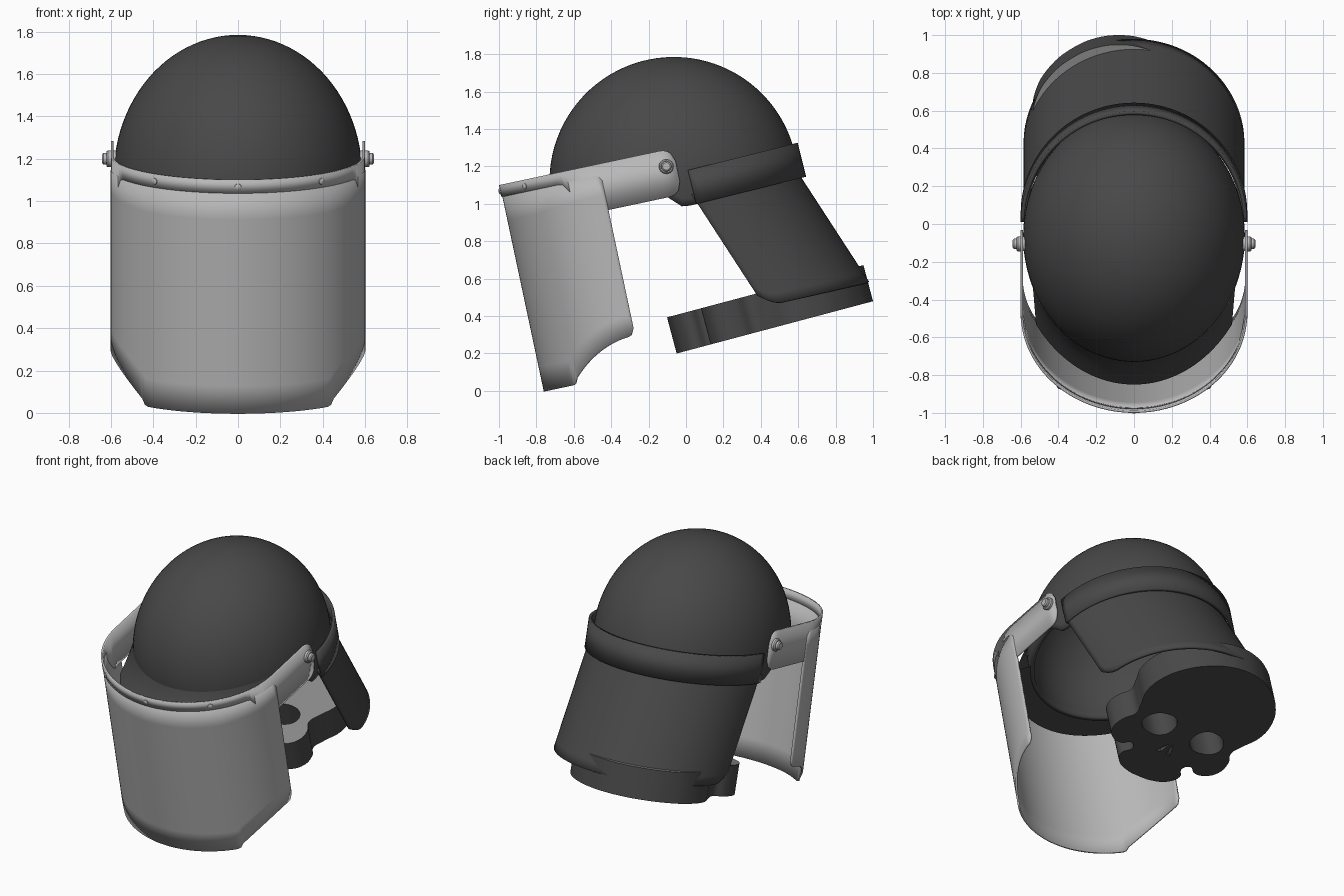
import bpy, bmesh, math
from math import sin, cos, pi, radians, sqrt
from mathutils import Vector, Matrix

cube = bpy.data.objects.get("Cube")
if cube:
    bpy.data.objects.remove(cube, do_unlink=True)


def material(name, v):
    m = bpy.data.materials.new(name)
    m.use_nodes = True
    col = (v, v, v, 1)
    m.diffuse_color = col
    m.node_tree.nodes["Principled BSDF"].inputs["Base Color"].default_value = col
    return m


DARK = material("dark_shell", 0.065)
LIGHT = material("pale_grey", 0.48)
GREY = material("mid_grey", 0.27)


def finish(ob, mat, angle=35):
    ob.data.materials.clear()
    ob.data.materials.append(mat)
    bpy.ops.object.select_all(action='DESELECT')
    ob.select_set(True)
    bpy.context.view_layer.objects.active = ob
    bpy.ops.object.shade_smooth_by_angle(angle=radians(angle))
    return ob


def sheet(name, rows, mat, closed=False, thick=0.0, offset=-1):
    """Skin a grid of points, optionally thickened."""
    bm = bmesh.new()
    vr = [[bm.verts.new(p) for p in r] for r in rows]
    n = len(rows[0])
    for a, b in zip(vr, vr[1:]):
        for j in range(n if closed else n - 1):
            k = (j + 1) % n
            bm.faces.new((a[j], a[k], b[k], b[j]))
    bmesh.ops.remove_doubles(bm, verts=bm.verts, dist=1e-5)
    bmesh.ops.recalc_face_normals(bm, faces=bm.faces)
    # open sheets should face away from the head
    c = Vector((0, -0.05, 0.9))
    if sum((f.calc_center_median() - c).dot(f.normal) for f in bm.faces) < 0:
        bmesh.ops.reverse_faces(bm, faces=bm.faces)
    me = bpy.data.meshes.new(name)
    bm.to_mesh(me)
    bm.free()
    ob = bpy.data.objects.new(name, me)
    bpy.context.collection.objects.link(ob)
    if thick:
        s = ob.modifiers.new("thickness", 'SOLIDIFY')
        s.thickness, s.offset = thick, offset
    return finish(ob, mat)


# Dome shell, cut along a sloping rim that drops into a lobe at each ear
CY, CZ, RX, RY, RZ = -0.065, 1.12, 0.587, 0.665, 0.665


def rim(y):
    t = min(max((y + 0.13) / 0.13, 0), 1)
    return 1.075 + 0.25 * y - 0.09 * t * t * (3 - 2 * t)


def dome(th, phi):
    return Vector((RX * sin(th) * cos(phi), CY - RY * cos(th) * cos(phi), CZ + RZ * sin(phi)))


def lat(th, lift=0.0):
    phi = 0.0
    for _ in range(30):
        phi = math.asin((rim(dome(th, phi).y) + lift - CZ) / RZ)
    return phi


N = 96
ths = [2 * pi * j / N for j in range(N)]
rows = [[dome(t, pi / 2 + (lat(t) - pi / 2) * i / 28) for t in ths] for i in range(29)]
sheet("helmet_shell", rows, DARK, closed=True, thick=0.025)

# Flared front brim
rows = [[] for _ in range(6)]
for j in range(49):
    s = -1 + 2 * j / 48
    up, lo = radians(66) * s, radians(53.5) * s
    a = dome(up, lat(up, 0.17))
    b = Vector((0.645 * sin(lo), CY - 0.785 * cos(lo), 0))
    b.z = 1.075 + 0.25 * b.y
    for i in range(5):
        t = i / 4
        p = a.lerp(b, t ** 1.4)
        p.z = a.z + (b.z - a.z) * t
        rows[i].append(p)
    rows[5].append(dome(lo, lat(lo)))
sheet("front_brim", rows, DARK)

# Rear band around the shell
Y14, Z14 = Vector((0, cos(radians(14)), sin(radians(14)))), Vector((0, -sin(radians(14)), cos(radians(14))))
arc = [pi * j / 56 for j in range(57)]
o = Vector((0, 0.01, 1.18))
rows = [[o + Vector((0.6 * cos(a), 0, 0)) + Y14 * 0.605 * sin(a) + Z14 * h for a in arc] for h in (0, -0.187)]
sheet("rear_band", rows, DARK, thick=0.02)

# Neck guard sweeping down and back, lower front corners rounded
d = Vector((0, 0.39, -0.60))
rows = []
for i in range(13):
    row = []
    for a in arc:
        ly = 0.575 * sin(a)
        end = 1 - 0.1 * max(0, 1 - ly / 0.1) ** 2
        row.append(Vector((0.586 * cos(a), 0.03 + 0.973 * ly, 1.05 + 0.23 * ly)) + d * end * i / 12)
    rows.append(row)
sheet("neck_guard", rows, DARK, thick=0.018)

# Visor frame of reference, leaning 12 degrees
VY, VZ = Vector((0, cos(radians(12)), sin(radians(12)))), Vector((0, -sin(radians(12)), cos(radians(12))))
VO = Vector((0, -1.0, 1.1))


def vis(x, y, z):
    return VO + Vector((x, 0, 0)) + VY * y + VZ * z


# Clear face visor with angled lower corners
cols = []
for j in range(97):
    t = -pi / 2 + pi * j / 96
    x, y = 0.602 * sin(t), 0.545 - 0.54 * cos(t)
    k = max(0, abs(x) - 0.42)
    bot = -1.13 + (1.06 * k if k > 0.03 else 17 * k * k)
    e = max(0, (y - 0.50) / 0.045)
    cols.append((x, y, -0.06 - 0.03 * e ** 4, bot + 0.04 * e ** 4))
rows = [[vis(x, y, a + (b - a) * i / 8) for x, y, a, b in cols] for i in range(9)]
sheet("face_visor", rows, LIGHT, thick=0.012)

# Visor frame: slim front strip widening into two side arms with rounded ends
path = [(-0.6, 0.95 - 0.41 * (i / 24)) for i in range(24)]
arch = [(0.6 * sin(t), 0.54 - 0.54 * cos(t)) for t in (-pi / 2 + pi * j / 64 for j in range(65))]
path = path + arch + [(-x, y) for x, y in reversed(path)]
top, bottom = [], []
for x, y in path:
    t = min(max((y - 0.33) / 0.12, 0), 1)
    u = min(max((y - 0.88) / 0.07, 0), 1)
    r = 0.07 * (1 - sqrt(1 - u * u))
    top.append(vis(x, y, -r))
    bottom.append(vis(x, y, -0.065 - 0.187 * t + r))
sheet("visor_frame", [top, bottom], LIGHT, thick=0.012)


# Turned fasteners
def turned(name, profile, pos, axis):
    q = Vector((0, 0, 1)).rotation_difference(axis)
    rows = [[pos + q @ Vector((r * cos(a), r * sin(a), h)) for a in (2 * pi * j / 24 for j in range(24))]
            for r, h in profile]
    return sheet(name, rows, LIGHT, closed=True)


for side, s in (("left", 1), ("right", -1)):
    turned(side + "_pivot_bolt",
           [(0, -0.03), (0.038, -0.03), (0.04, 0.015), (0.034, 0.022), (0.028, 0.022), (0.027, 0.036), (0.02, 0.042), (0, 0.042)],
           Vector((s * 0.6, -0.105, 1.2)), Vector((s, 0, 0)))
for name, x in (("middle", 0.0), ("left", 0.395), ("right", -0.395)):
    t = math.asin(x / 0.6)
    n = (Vector((sin(t) / 0.6, 0, 0)) - VY * (cos(t) / 0.54)).normalized()
    turned(name + "_strip_screw", [(0, -0.005), (0.017, -0.005), (0.016, 0.004), (0.009, 0.009), (0, 0.01)],
           vis(x, 0.54 - 0.54 * cos(t), -0.035), n)

# Skull-shaped slab: half outline as (offset from its axis, y), mirrored
half = [(0, 1.0), (0.12, 0.985), (0.24, 0.935), (0.36, 0.84), (0.44, 0.71), (0.455, 0.57), (0.41, 0.46),
        (0.385, 0.38), (0.425, 0.31), (0.43, 0.21), (0.37, 0.145), (0.29, 0.135), (0.24, 0.165), (0.2, 0.13),
        (0.235, 0.065), (0.2, 0.0), (0.11, -0.04), (0, -0.05)]
outline = half + [(-x, y) for x, y in reversed(half[1:-1])]
SX, TILT = -0.08, math.atan(0.266)
curve = bpy.data.curves.new("skull_slab", 'CURVE')
curve.dimensions, curve.fill_mode = '2D', 'BOTH'
curve.extrude, curve.resolution_u = 0.1, 5


def loop(pts, smooth=True):
    sp = curve.splines.new('BEZIER')
    sp.bezier_points.add(len(pts) - 1)
    for b, (x, y) in zip(sp.bezier_points, pts):
        b.co = (x, y / cos(TILT), 0)
        b.handle_left_type = b.handle_right_type = 'AUTO' if smooth else 'VECTOR'
    sp.use_cyclic_u = True


loop(outline)
for s in (1, -1):
    loop([(s * x, y) for x, y in ((0.08, 0.37), (0.11, 0.45), (0.2, 0.47), (0.29, 0.42), (0.3, 0.34), (0.21, 0.29), (0.11, 0.31))])
    loop([(s * x, y) for x, y in ((0.012, 0.27), (0.06, 0.18), (0.02, 0.19))], False)
tmp = bpy.data.objects.new("skull_slab_curve", curve)
bpy.context.collection.objects.link(tmp)
bpy.context.view_layer.update()
mesh = bpy.data.meshes.new_from_object(tmp.evaluated_get(bpy.context.evaluated_depsgraph_get()))
bpy.data.objects.remove(tmp, do_unlink=True)
mesh.transform(Matrix.Translation((SX, 0, 0.213)) @ Matrix.Rotation(TILT, 4, 'X') @ Matrix.Translation((0, 0, 0.1)))
bm = bmesh.new()
bm.from_mesh(mesh)
bmesh.ops.remove_doubles(bm, verts=bm.verts, dist=1e-5)
bmesh.ops.recalc_face_normals(bm, faces=bm.faces)
bm.to_mesh(mesh)
bm.free()
slab = bpy.data.objects.new("skull_slab", mesh)
bpy.context.collection.objects.link(slab)
finish(slab, DARK)
mesh.materials.append(GREY)
for f in mesh.polygons:
    f.material_index = 1 if f.normal.z > 0.8 else 0
